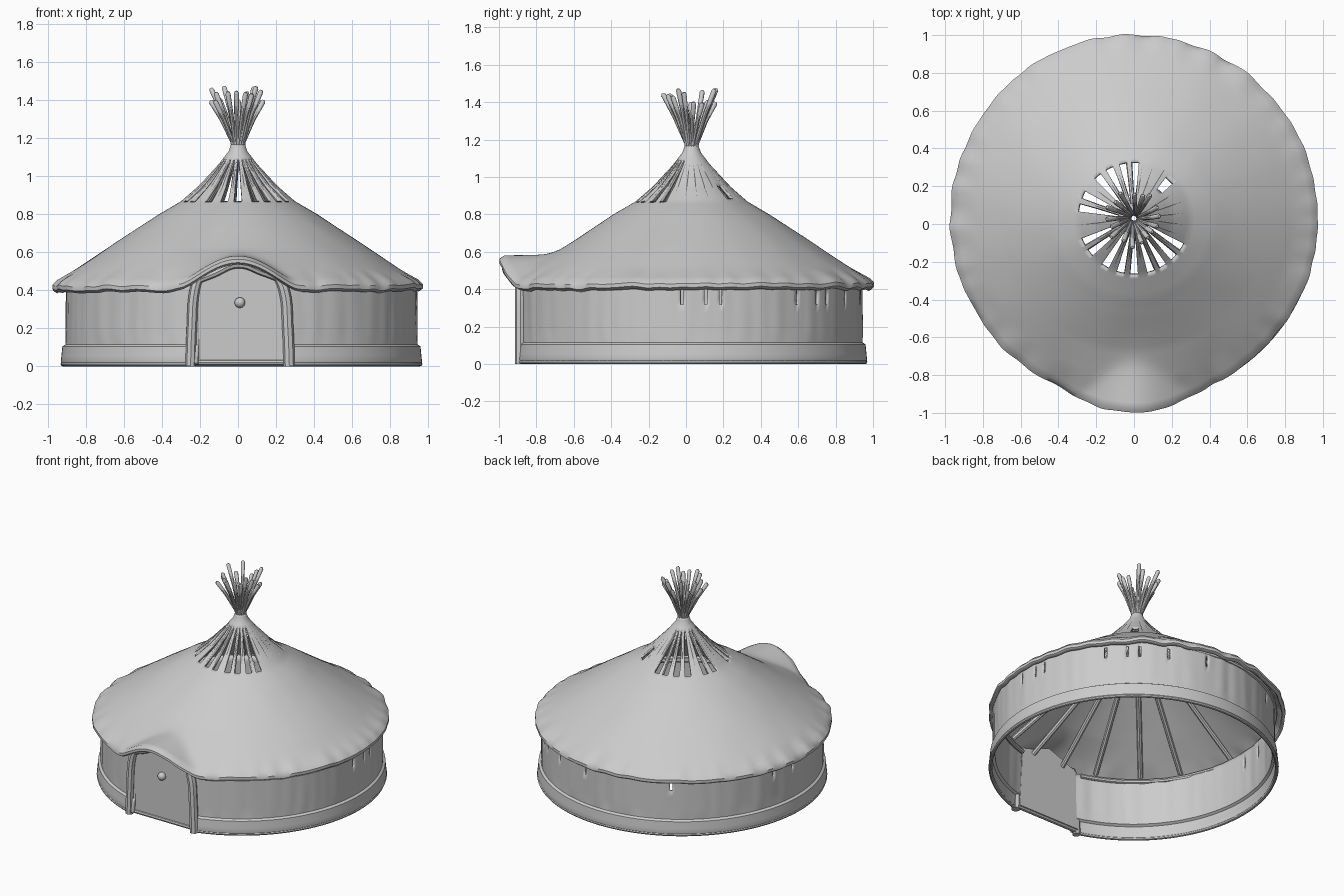
import bpy, bmesh, math, random
from mathutils import Vector, noise

if "Cube" in bpy.data.objects:
    bpy.data.objects.remove(bpy.data.objects["Cube"])

random.seed(4)
COLS = 360
CX, CY = 0.0, 0.03


def finish(ob, angle=40):
    bpy.ops.object.select_all(action='DESELECT')
    ob.select_set(True)
    bpy.context.view_layer.objects.active = ob
    bpy.ops.object.shade_smooth_by_angle(angle=math.radians(angle))


def from_bmesh(name, bm):
    me = bpy.data.meshes.new(name)
    bm.normal_update()
    bm.to_mesh(me)
    bm.free()
    ob = bpy.data.objects.new(name, me)
    bpy.context.collection.objects.link(ob)
    return ob


def resample(profile, step):
    out = [profile[0]]
    for (r0, z0), (r1, z1) in zip(profile, profile[1:]):
        n = max(1, round(math.hypot(r1 - r0, z1 - z0) / step))
        out += [(r0 + (r1 - r0) * i / n, z0 + (z1 - z0) * i / n) for i in range(1, n + 1)]
    return out


def lathe(name, profile, place, skip, thick):
    """Revolve a profile upward; place(r, z, deg) -> position, skip(r, z, deg) leaves holes."""
    bm = bmesh.new()
    rings = [[bm.verts.new(place(r, z, c * 360 / COLS)) for c in range(COLS)] for r, z in profile]
    for i in range(len(rings) - 1):
        r = (profile[i][0] + profile[i + 1][0]) / 2
        z = (profile[i][1] + profile[i + 1][1]) / 2
        for c in range(COLS):
            if not skip(r, z, c + 0.5):
                d = (c + 1) % COLS
                bm.faces.new((rings[i][c], rings[i][d], rings[i + 1][d], rings[i + 1][c]))
    bmesh.ops.delete(bm, geom=[v for v in bm.verts if not v.link_faces], context='VERTS')
    ob = from_bmesh(name, bm)
    mod = ob.modifiers.new("thickness", 'SOLIDIFY')
    mod.thickness = thick
    mod.offset = -1
    finish(ob)
    return ob


def tube(name, paths, radius, cyclic=False, smooth=False):
    """Round poles along paths of (x, y, z, radius scale)."""
    cu = bpy.data.curves.new(name, 'CURVE')
    cu.dimensions = '3D'
    cu.bevel_depth = radius
    cu.bevel_resolution = 2
    cu.resolution_u = 6
    cu.use_fill_caps = True
    for path in paths:
        if smooth:
            sp = cu.splines.new('BEZIER')
            sp.bezier_points.add(len(path) - 1)
            for p, q in zip(sp.bezier_points, path):
                p.co, p.radius = q[:3], q[3]
                p.handle_left_type = p.handle_right_type = 'AUTO'
        else:
            sp = cu.splines.new('POLY')
            sp.points.add(len(path) - 1)
            for p, q in zip(sp.points, path):
                p.co, p.radius = (*q[:3], 1), q[3]
        sp.use_cyclic_u = cyclic
    ob = bpy.data.objects.new(name, cu)
    bpy.context.collection.objects.link(ob)
    bpy.ops.object.select_all(action='DESELECT')
    ob.select_set(True)
    bpy.context.view_layer.objects.active = ob
    bpy.ops.object.convert(target='MESH')
    finish(bpy.context.object)


def polar(r, deg, z, s=1.0):
    a = math.radians(deg)
    return (CX + r * math.cos(a), CY + r * math.sin(a), z, s)


# Roof cloth: cone, smoke slots near the top, hood pulled forward over the door
slots = [89, 101, 116, 131, 155, 169, 205, 218, 239, 256, 270, 288, 301, 316, 329]


def hood(x):
    return math.cos(math.pi * x / 0.86) ** 2 if abs(x) < 0.43 else 0.0


def roof_place(r, z, deg):
    a = math.radians(deg)
    n = noise.noise(Vector((math.cos(a) * 9, math.sin(a) * 9, 1.0)))
    n2 = noise.noise(Vector((math.cos(a) * 3, math.sin(a) * 3, r * 4)))
    edge = max(0.0, (r - 0.85) / 0.12)
    rr = r + 0.010 * n * edge
    zz = z + (0.012 * n - 0.006 * math.cos(a - math.pi * 1.2)) * edge + 0.006 * n2 * min(1, r)
    if math.sin(a) < 0 and r > 0.5:
        w = hood(rr * math.cos(a))
        lip = min(0.0, z - 0.445)
        lift = 0.395 + 0.185 * w + lip * 0.9 * (w > 0)
        t = max(0.0, r - 0.7) / 0.27
        if w > 0:
            d = lift - zz
            zz += (d + math.sqrt(d * d + 0.0006)) / 2 * min(1, w * 6)
        rr += 0.055 * w ** 0.6 * t
    return (CX + rr * math.cos(a), CY + rr * math.sin(a), zz)


def roof_skip(r, z, deg):
    if 0.21 < r < 0.29 and abs(deg - 47) < 5:
        return True
    return 0.085 < r < 0.295 and any(abs(deg - s) < 4.2 for s in slots)


roof_profile = resample([(0.955, 0.392), (0.972, 0.405), (0.972, 0.425), (0.95, 0.45), (0.70, 0.612),
                         (0.42, 0.798), (0.30, 0.868), (0.20, 0.955), (0.10, 1.065),
                         (0.05, 1.13), (0.034, 1.175)], 0.025)
lathe("roof_cloth", roof_profile, roof_place, roof_skip, 0.014)

# Wall: cloth with a thicker base band, a doorway gap and a few narrow slits
slits = [5, 10, 38, 47, 52, 64, 81, 120, 165, 176, 357]


def wall_place(r, z, deg):
    a = math.radians(deg)
    fold = noise.noise(Vector((math.cos(a) * 12, math.sin(a) * 12, z)))
    r += 0.007 * fold * (z > 0.12)
    return (0.018 + r * math.cos(a), 0.018 + r * math.sin(a), z)


def wall_skip(r, z, deg):
    if abs(deg - 270) < 14.5:
        return True
    return 0.31 < z < 0.40 and any(abs(deg - s - 0.5) < 0.4 for s in slits)


wall_profile = resample([(0.946, 0.01), (0.950, 0.025), (0.944, 0.085), (0.942, 0.105),
                         (0.926, 0.115), (0.924, 0.44)], 0.04)
lathe("wall_cloth", wall_profile, wall_place, wall_skip, 0.02)

# Hem ropes: foot of the wall and the rim where the rafters land
foot = [(0.018 + 0.94 * math.cos(t), 0.018 + 0.94 * math.sin(t), 0.012, 1)
        for t in [math.radians(286 + 328 * i / 120) for i in range(121)]]
tube("wall_foot_hem", [foot], 0.012)
tube("wall_top_rim", [[polar(0.905, 286 + 328 * i / 120, 0.425) for i in range(121)]], 0.016)

# Rafters under the roof, placed between the smoke slots
rafters = [(a + b) / 2 for a, b in zip(slots, slots[1:])] + [340, 353, 6, 19, 32, 58, 70, 81, 143, 187]
tube("rafters", [[polar(0.90, a, 0.455), polar(0.70, a, 0.585), polar(0.42, a, 0.773),
                  polar(0.30, a, 0.845), polar(0.20, a, 0.938, 0.8), polar(0.10, a, 1.048, 0.7),
                  polar(0.03, a, 1.13, 0.6)] for a in rafters], 0.017)

# Crossed pole tips fanning out above the neck
tips = []
for i in range(17):
    a = i * 360 / 17 + random.uniform(-6, 6)
    top = random.uniform(1.39, 1.49)
    r = random.uniform(0.115, 0.155)
    tips.append([polar(0.022, a, 1.11, 0.8), polar(0.03, a, 1.18, 0.8),
                 polar(r * 0.62, a + 6, 1.18 + (top - 1.18) * 0.55, 0.95),
                 polar(r, a + 8, top - 0.01, 1.1), polar(r + 0.004, a + 8, top, 0.6)])
tube("pole_tips", tips, 0.0125)

# Door panel with a pointed arch top
bm = bmesh.new()
outline = [(-0.24, 0.025), (0.26, 0.025), (0.235, 0.46), (0.12, 0.50), (0.01, 0.545), (-0.11, 0.50), (-0.225, 0.45)]
face = bm.faces.new([bm.verts.new((x, -0.878, z)) for x, z in outline])
ext = bmesh.ops.extrude_face_region(bm, geom=[face])
bmesh.ops.translate(bm, vec=(0, 0.022, 0), verts=[v for v in ext["geom"] if isinstance(v, bmesh.types.BMVert)])
bmesh.ops.recalc_face_normals(bm, faces=bm.faces)
finish(from_bmesh("door_panel", bm), 30)

# Door posts, arched lintel, threshold and knob
tube("door_posts", [
    [(-0.25, -0.885, 0.0, 1), (-0.243, -0.885, 0.2, 1), (-0.228, -0.885, 0.4, 1), (-0.205, -0.885, 0.475, 0.9)],
    [(0.27, -0.885, 0.0, 1.1), (0.262, -0.885, 0.2, 1.1), (0.243, -0.885, 0.4, 1.1), (0.21, -0.885, 0.475, 0.9)],
], 0.027, smooth=True)
tube("door_lintel", [[(-0.25, -0.885, 0.435, 0.8), (-0.13, -0.895, 0.485, 1), (0.0, -0.90, 0.535, 1),
                      (0.13, -0.895, 0.495, 1), (0.25, -0.885, 0.445, 0.8)]], 0.02, smooth=True)
tube("door_threshold", [[(-0.25, -0.875, 0.02, 1), (0.26, -0.875, 0.02, 1)]], 0.014)
bpy.ops.mesh.primitive_uv_sphere_add(segments=20, ring_count=12, radius=0.028, location=(0.01, -0.885, 0.335))
bpy.context.object.name = "door_knob"
finish(bpy.context.object)
